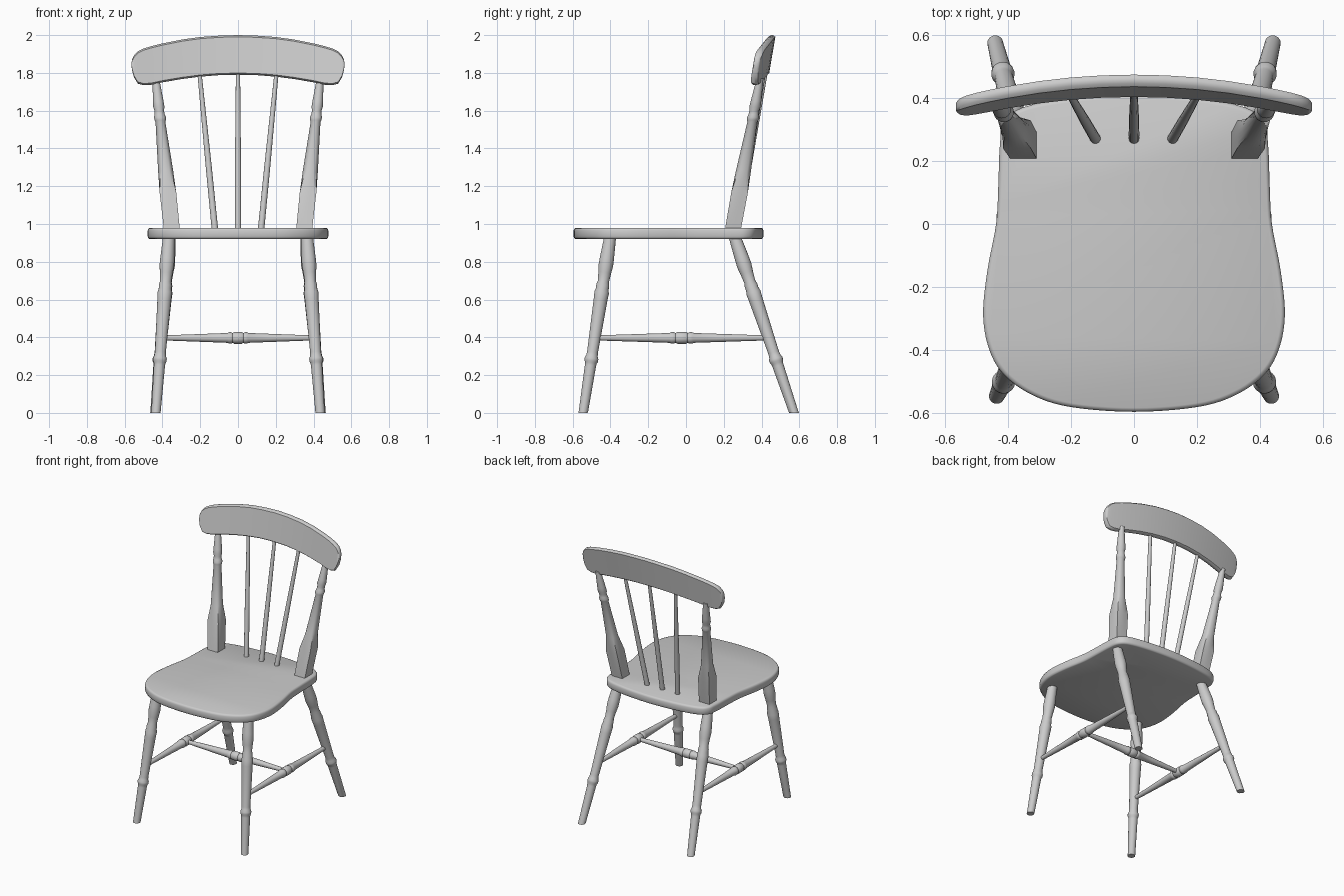
import bpy, bmesh, math
from mathutils import Vector

if "Cube" in bpy.data.objects:
    bpy.data.objects.remove(bpy.data.objects["Cube"])

mat = bpy.data.materials.new("plain grey")
mat.diffuse_color = (0.6, 0.6, 0.6, 1)
mat.use_nodes = True
mat.node_tree.nodes["Principled BSDF"].inputs["Base Color"].default_value = mat.diffuse_color


def loft(name, rings, angle=35):
    """Skin a list of equal-length point rings and cap both ends."""
    bm = bmesh.new()
    vs = [[bm.verts.new(p) for p in r] for r in rings]
    n = len(rings[0])
    for a, b in zip(vs, vs[1:]):
        for i in range(n):
            j = (i + 1) % n
            bm.faces.new((a[i], a[j], b[j], b[i]))
    bm.faces.new(vs[0][::-1])
    bm.faces.new(vs[-1])
    bmesh.ops.recalc_face_normals(bm, faces=bm.faces)
    me = bpy.data.meshes.new(name)
    bm.to_mesh(me)
    bm.free()
    ob = bpy.data.objects.new(name, me)
    bpy.context.collection.objects.link(ob)
    me.materials.append(mat)
    bpy.ops.object.select_all(action='DESELECT')
    ob.select_set(True)
    bpy.context.view_layer.objects.active = ob
    bpy.ops.object.shade_smooth_by_angle(angle=math.radians(angle))
    return ob


def turned(name, p0, p1, profile, n=20):
    """Turned part between two points; profile is (fraction, radius)."""
    p0, p1 = Vector(p0), Vector(p1)
    q = (p1 - p0).to_track_quat('Z', 'Y')
    rings = []
    for t, r in profile:
        ring = []
        for i in range(n):
            a = 2 * math.pi * i / n
            p = p0.lerp(p1, t) + q @ Vector((r * math.cos(a), r * math.sin(a), 0))
            p.z = max(p.z, 0)
            ring.append(p)
        rings.append(ring)
    return loft(name, rings)


def smooth_closed(pts, k=5):
    """Catmull-Rom through a closed list of 2D points."""
    out, n = [], len(pts)
    for i in range(n):
        a, b, c, d = (Vector(pts[(i + j) % n]) for j in (-1, 0, 1, 2))
        for s in range(k):
            t = s / k
            out.append(0.5 * (2 * b + (c - a) * t + (2 * a - 5 * b + 4 * c - d) * t * t
                              + (3 * b - a - 3 * c + d) * t ** 3))
    return out


# seat
half = [(0.2, -0.58), (0.32, -0.543), (0.41, -0.48), (0.458, -0.4), (0.478, -0.29),
        (0.465, -0.15), (0.437, 0), (0.43, 0.12), (0.425, 0.25), (0.41, 0.325),
        (0.35, 0.37), (0.2, 0.398)]
outline = smooth_closed([(0, -0.595)] + half + [(0, 0.41)] + [(-x, y) for x, y in half[::-1]])
c = Vector((0, -0.09))
loft("seat", [[(*(c + (p - c) * s), z) for p in outline] for s, z in
              ((0.975, 0.92), (0.992, 0.924), (1, 0.934), (1, 0.966), (0.992, 0.976), (0.975, 0.98))], 50)

# legs and side stretchers
leg = [(0, 0.025), (0.015, 0.025), (0.27, 0.030), (0.285, 0.031), (0.295, 0.036), (0.31, 0.037),
       (0.325, 0.031), (0.345, 0.029), (0.64, 0.037), (0.68, 0.039), (0.70, 0.034),
       (0.72, 0.035), (0.74, 0.030), (0.79, 0.034), (0.83, 0.039), (0.87, 0.038), (1, 0.031)]
stretch_half = [(0, 0.013), (0.1, 0.016), (0.3, 0.022), (0.43, 0.026), (0.44, 0.030),
                (0.455, 0.030), (0.465, 0.026), (0.475, 0.031)]
stretcher = stretch_half + [(1 - t, r) for t, r in stretch_half[::-1]]
for side, tag in ((-1, "left"), (1, "right")):
    turned(f"front_leg_{tag}", (side * 0.435, -0.545, -0.005), (side * 0.365, -0.40, 0.94), leg)
    turned(f"back_leg_{tag}", (side * 0.44, 0.574, -0.008), (side * 0.36, 0.255, 0.94), leg)
    turned(f"side_stretcher_{tag}", (side * 0.405, -0.483, 0.397), (side * 0.405, 0.437, 0.397), stretcher)

# cross stretcher
turned("cross_stretcher", (-0.4, -0.023, 0.397), (0.4, -0.023, 0.397), stretcher)

# back posts: square block turning into a round top; (height, half width, roundness)
post = [(0.97, 0.042, 0), (1.17, 0.044, 0), (1.28, 0.040, 1), (1.54, 0.026, 1), (1.55, 0.030, 1),
        (1.565, 0.032, 1), (1.58, 0.027, 1), (1.60, 0.025, 1), (1.62, 0.030, 1), (1.65, 0.028, 1),
        (1.77, 0.018, 1)]
for side, tag in ((-1, "left"), (1, "right")):
    rings = []
    for z, r, k in post:
        t = (z - 0.98) / 0.79
        ring = []
        for i in range(24):
            a = 2 * math.pi * i / 24
            u, v = math.cos(a), math.sin(a)
            rr = r * (k + (1 - k) / max(abs(u), abs(v)))
            ring.append((side * (0.351 + 0.084 * t) + rr * u, 0.25 + 0.142 * t + rr * v, z))
        rings.append(ring)
    loft(f"back_post_{tag}", rings)

# spindles
for i, tag in ((-1, "left"), (0, "middle"), (1, "right")):
    turned(f"spindle_{tag}", (i * 0.122, 0.27, 0.97), (i * 0.206, 0.425 - 0.01 * abs(i), 1.82),
           [(0, 0.017), (0.4, 0.016), (1, 0.011)], 14)

# curved top rail: (x, top, bottom) stations bent backwards and tilted
st = [(0, 2.0, 1.79), (0.1, 1.997, 1.788), (0.2, 1.99, 1.78), (0.3, 1.976, 1.767),
      (0.4, 1.956, 1.75), (0.46, 1.941, 1.737), (0.5, 1.929, 1.735), (0.53, 1.914, 1.743),
      (0.55, 1.893, 1.775), (0.56, 1.872, 1.81), (0.564, 1.855, 1.835)]
thick = [0.019] * 8 + [0.018, 0.015, 0.011]
cols = [(-x, a, b, h) for (x, a, b), h in zip(st, thick)][:0:-1] + \
       [(x, a, b, h) for (x, a, b), h in zip(st, thick)]
rings = []
for x, top, bot, h in cols:
    e = min(0.009, (top - bot) * 0.3)
    f = h * 0.5
    sec = [(-h, bot + e), (-h, top - e), (-f, top - e * 0.2), (0, top), (f, top - e * 0.2),
           (h, top - e), (h, bot + e), (f, bot + e * 0.2), (0, bot), (-f, bot + e * 0.2)]
    mid = 0.437 - 0.058 * (x / 0.564) ** 2
    rings.append([(x, mid + d + 0.17 * (z - 1.89), z) for d, z in sec])
loft("top_rail", rings, 40)
